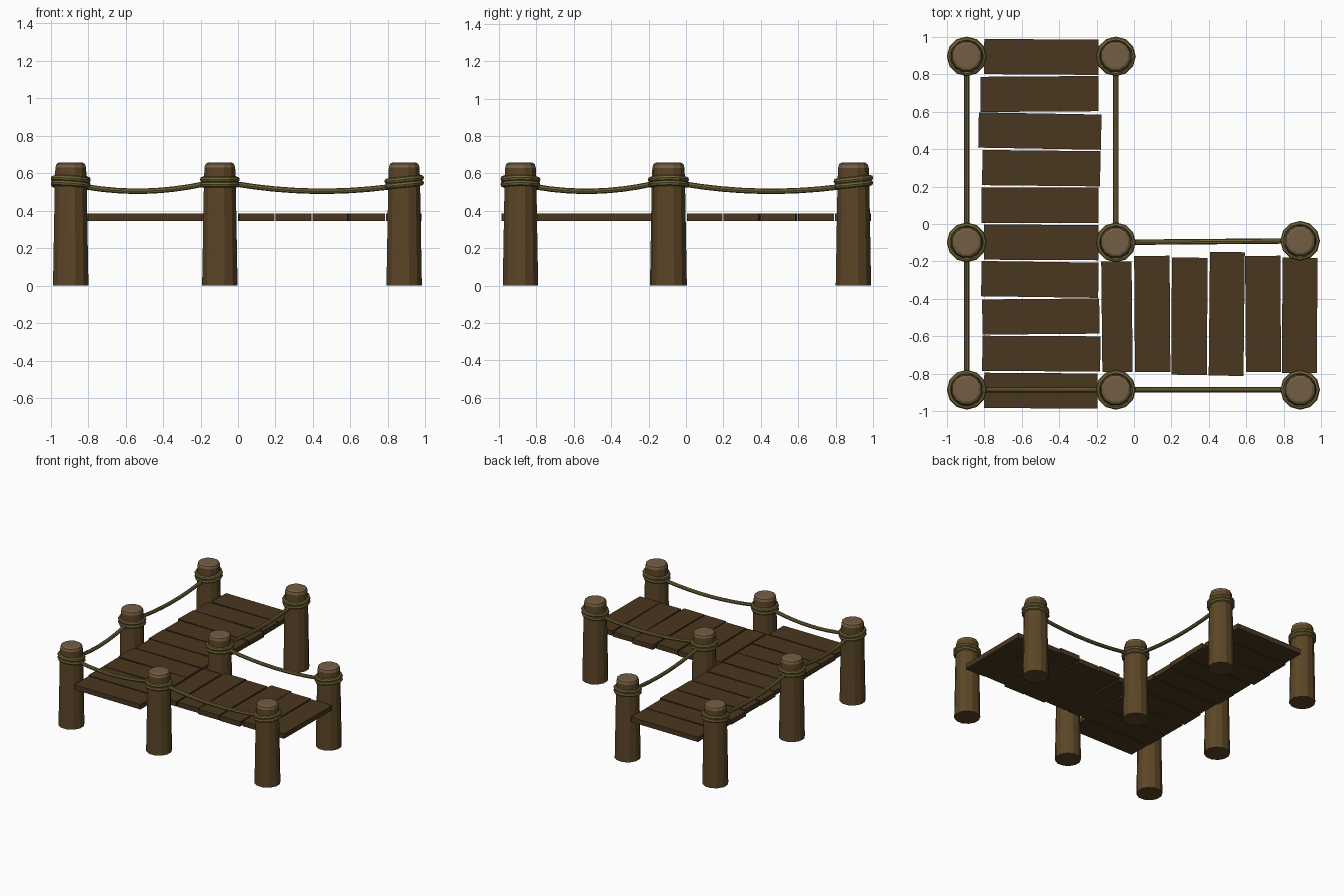
import bpy, bmesh
from math import pi, cos, sin, radians
from mathutils import Vector

if "Cube" in bpy.data.objects:
    bpy.data.objects.remove(bpy.data.objects["Cube"])


def material(name, rgb):
    m = bpy.data.materials.new(name)
    m.diffuse_color = (*rgb, 1)
    m.use_nodes = True
    m.node_tree.nodes["Principled BSDF"].inputs["Base Color"].default_value = m.diffuse_color
    return m


PLANK = material("plank_wood", (0.068, 0.038, 0.014))
BARK = material("post_wood", (0.105, 0.06, 0.02))
CUT = material("post_end_wood", (0.17, 0.11, 0.057))
ROPE = material("rope_fibre", (0.165, 0.13, 0.038))


def mesh_object(name, bm, *mats):
    bmesh.ops.recalc_face_normals(bm, faces=bm.faces)
    me = bpy.data.meshes.new(name)
    bm.to_mesh(me)
    bm.free()
    for m in mats:
        me.materials.append(m)
    ob = bpy.data.objects.new(name, me)
    bpy.context.collection.objects.link(ob)
    return ob


# Tapered twelve-sided post with a chamfered, paler cut end
def post(name, x, y, sides=12):
    bm = bmesh.new()
    profile = [(0.098, 0), (0.088, 0.55), (0.085, 0.63), (0.079, 0.65), (0.066, 0.657)]
    rings = [[bm.verts.new((x + r * cos(2 * pi * (i + .5) / sides),
                            y + r * sin(2 * pi * (i + .5) / sides), z))
              for i in range(sides)] for r, z in profile]
    for k in range(len(rings) - 1):
        a, b = rings[k], rings[k + 1]
        for i in range(sides):
            j = (i + 1) % sides
            f = bm.faces.new((a[i], a[j], b[j], b[i]))
            f.material_index = int(k >= 2)
    bm.faces.new(rings[0])
    bm.faces.new(rings[-1]).material_index = 1
    mesh_object(name, bm, BARK, CUT)


# Two rope coils around a post, dipping toward the attached rope
def coils(name, x, y, dx, dy, tilt):
    for k, z in enumerate((0.54, 0.567)):
        bpy.ops.mesh.primitive_torus_add(
            major_segments=12, minor_segments=8, major_radius=0.091,
            minor_radius=0.0155, location=(x, y, z),
            rotation=(-dy * tilt, dx * tilt, 0))
        ob = bpy.context.object
        ob.name = f"{name}_{k + 1}"
        ob.data.materials.append(ROPE)


# Sagging rope from an end post to a middle post
def rope(name, a, b, steps=8, sides=8, r=0.0145):
    a, b = Vector((*a, 0.525)), Vector((*b, 0.545))
    d = (b - a).normalized()
    a, b = a + d * 0.085, b - d * 0.085
    side = Vector((-d.y, d.x, 0)).normalized()
    bm = bmesh.new()
    loops = []
    for s in range(steps + 1):
        t = s / steps
        c = a.lerp(b, t) - Vector((0, 0, 0.12 * t * (1 - t)))
        loops.append([bm.verts.new(c + side * r * cos(2 * pi * i / sides)
                                   + Vector((0, 0, r * sin(2 * pi * i / sides))))
                      for i in range(sides)])
    for p, q in zip(loops, loops[1:]):
        for i in range(sides):
            j = (i + 1) % sides
            bm.faces.new((p[i], p[j], q[j], q[i]))
    bm.faces.new(loops[0])
    bm.faces.new(loops[-1])
    mesh_object(name, bm, ROPE)


# Deck board
def plank(name, x0, x1, y0, y1, angle):
    bm = bmesh.new()
    bmesh.ops.create_cube(bm, size=1)
    bmesh.ops.scale(bm, vec=(x1 - x0, y1 - y0, 0.04), verts=bm.verts)
    ob = mesh_object(name, bm, PLANK)
    ob.location = ((x0 + x1) / 2, (y0 + y1) / 2, 0.366)
    ob.rotation_euler.z = radians(angle)


# Post positions, with the direction in which the coils dip
posts = {
    "back_left": (-0.893, 0.895, 0, -1, 6),
    "back_right": (-0.097, 0.895, 0, -1, 6),
    "middle_left": (-0.893, -0.098, 0, 0, 0),
    "inner_corner": (-0.097, -0.098, 0, 0, 0),
    "arm_end_back": (0.887, -0.09, -1, 0, 6),
    "front_left": (-0.893, -0.885, 0.7, 0.7, 6),
    "front_middle": (-0.097, -0.885, 0, 0, 0),
    "arm_end_front": (0.887, -0.885, -1, 0, 6),
}
for n, (x, y, dx, dy, t) in posts.items():
    post(n + "_post", x, y)
    coils(n + "_rope_coil", x, y, dx, dy, radians(t))

for a, b in [("back_left", "middle_left"), ("front_left", "middle_left"),
             ("back_right", "inner_corner"), ("arm_end_back", "inner_corner"),
             ("front_left", "front_middle"), ("arm_end_front", "front_middle")]:
    rope(f"rope_{a}_to_{b}", posts[a][:2], posts[b][:2])

# Long walkway boards: left end, right end, skew
long_boards = [(-.80, -.19, -.4), (-.82, -.19, .4), (-.83, -.175, -1), (-.81, -.18, -.6),
               (-.815, -.19, 0), (-.80, -.19, -.3), (-.815, -.19, -.8), (-.81, -.185, .5),
               (-.81, -.18, -.3), (-.80, -.195, -.4)]
for i, (x0, x1, ang) in enumerate(long_boards):
    yc = 0.892 - 0.198 * i
    plank(f"long_walkway_plank_{i + 1}", x0, x1, yc - .094, yc + .094, ang)

# Short arm boards: front end, back end, left edge, right edge, skew
arm_boards = [(-.79, -.20, -.172, -.01, .6), (-.79, -.17, .003, .192, .4),
              (-.805, -.18, .201, .391, -.2), (-.81, -.15, .402, .588, -.6),
              (-.79, -.17, .595, .783, .4), (-.795, -.18, .791, .978, -.4)]
for i, (y0, y1, x0, x1, ang) in enumerate(arm_boards):
    plank(f"arm_plank_{i + 1}", x0, x1, y0, y1, ang)
